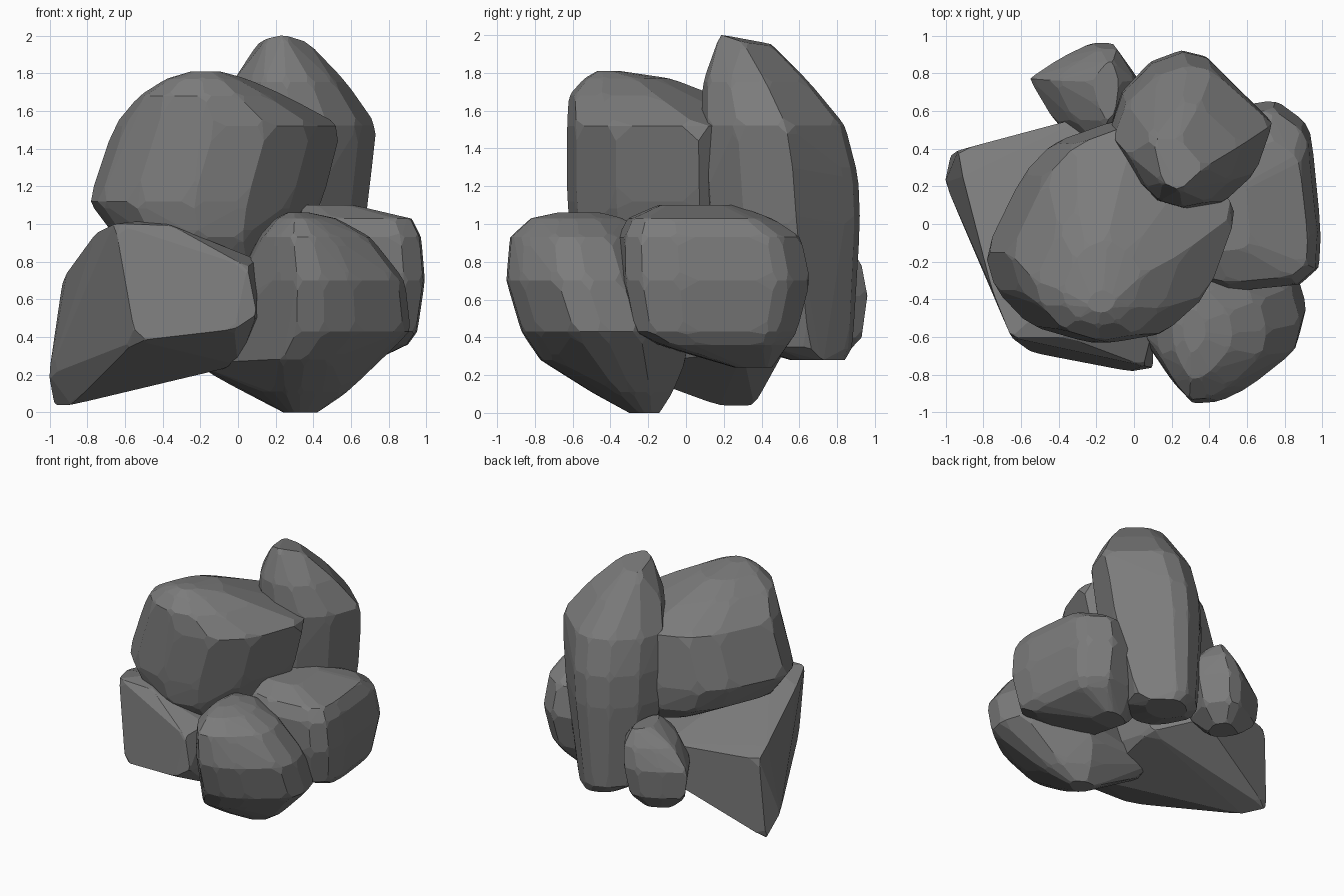
import bpy, bmesh
from mathutils import Vector

# Dark grey stone
stone = bpy.data.materials.new("dark_stone")
stone.diffuse_color = (0.2, 0.2, 0.2, 1)


def hull(points):
    bm = bmesh.new()
    for p in points:
        bm.verts.new(p)
    bmesh.ops.convex_hull(bm, input=bm.verts[:])
    loose = [v for v in bm.verts if not v.link_faces]
    bmesh.ops.delete(bm, geom=loose, context='VERTS')
    bmesh.ops.dissolve_limit(bm, angle_limit=0.04, verts=bm.verts[:], edges=bm.edges[:])
    return bm


def bounds(points):
    return [(min(p[i] for p in points), max(p[i] for p in points)) for i in range(3)]


def rock(name, points, cut=0.2, passes=1):
    """Convex boulder with chipped corners, stretched back to its full size."""
    target = bounds(points)
    for _ in range(passes):
        bm = hull(points)
        points = []
        for e in bm.edges:
            a, b = e.verts[0].co, e.verts[1].co
            points += [a.lerp(b, cut), b.lerp(a, cut)]
        bm.free()
    now = bounds(points)
    points = [Vector([t[0] + (p[i] - n[0]) / (n[1] - n[0]) * (t[1] - t[0])
                      for i, (t, n) in enumerate(zip(target, now))]) for p in points]
    bm = hull(points)
    bmesh.ops.recalc_face_normals(bm, faces=bm.faces[:])
    mesh = bpy.data.meshes.new(name)
    bm.to_mesh(mesh)
    bm.free()
    mesh.materials.append(stone)
    obj = bpy.data.objects.new(name, mesh)
    bpy.context.collection.objects.link(obj)


def stacked(plan, levels):
    """Fit the plan outline into the (z, x0, x1, y0, y1) box of every level."""
    xs, ys = [p[0] for p in plan], [p[1] for p in plan]
    w, d = max(xs) - min(xs), max(ys) - min(ys)
    return [(x0 + (x - min(xs)) / w * (x1 - x0), y0 + (y - min(ys)) / d * (y1 - y0), z)
            for z, x0, x1, y0, y1 in levels for x, y in plan]


# Big boulder on top
rock("top_boulder", stacked(
    [(-.78, -.15), (-.72, -.35), (-.53, -.54), (-.2, -.63), (.1, -.58), (.35, -.37),
     (.52, .07), (.3, .35), (-.05, .55), (-.4, .43), (-.57, .26)],
    [(.8, -.35, .22, -.5, .42), (.93, -.64, .33, -.6, .53), (1.12, -.78, .43, -.63, .55),
     (1.52, -.65, .53, -.63, .54), (1.68, -.52, .24, -.62, .16), (1.77, -.38, .04, -.54, -.08),
     (1.81, -.25, -.1, -.47, -.35)]))

# Tall standing rock at the back, with a slanted ridge on top
rock("tall_rock", stacked(
    [(-.13, .5), (-.06, .7), (.1, .86), (.27, .92), (.4, .89), (.6, .7), (.72, .58),
     (.63, .3), (.46, .13), (.27, .09), (.1, .14), (0, .25)],
    [(.28, .1, .45, .55, .84), (.35, -.04, .52, .32, .88), (1.0, -.13, .67, .1, .92),
     (1.25, -.13, .7, .08, .91), (1.52, -.11, .73, .08, .84), (1.75, -.03, .57, .09, .65)])
    + [(.1, .45, 1.95), (.24, .45, 1.94), (.24, .18, 2.0), (.15, .22, 1.98), (.37, .3, 1.96)],
    cut=.17)

# Wide rock on the right
rock("right_rock", stacked(
    [(.3, -.33), (.5, -.38), (.88, -.34), (.98, -.25), (.99, -.05), (.94, .45),
     (.9, .53), (.75, .64), (.5, .6), (.2, .3)],
    [(.24, .4, .65, .25, .45), (.36, .28, .9, -.16, .53), (.43, .22, .95, -.3, .58),
     (.7, .2, .99, -.36, .65), (.93, .2, .97, -.36, .6), (1.03, .25, .92, -.31, .45),
     (1.1, .3, .62, -.15, .25)]))

# Round rock at the front, with a foot that reaches inward
rock("front_rock", stacked(
    [(.06, -.66), (.18, -.83), (.3, -.95), (.45, -.94), (.62, -.86), (.88, -.66), (.92, -.5),
     (.86, -.3), (.5, -.05), (.08, -.1), (.02, -.4)],
    [(0, .24, .42, -.3, -.14), (.11, .1, .58, -.5, -.07), (.28, .02, .72, -.77, 0),
     (.43, .04, .91, -.87, 0), (.7, .06, .88, -.95, -.1), (.93, .11, .7, -.93, -.2),
     (1.03, .2, .52, -.82, -.33), (1.06, .26, .38, -.68, -.45)])
    + [(-.22, -.2, .26), (-.2, -.02, .3), (-.1, -.1, .18)])

# Small rock at the back, highest on its inner side
rock("small_back_rock", stacked(
    [(-.55, .78), (-.4, .88), (-.24, .96), (-.13, .96), (0, .78), (-.08, .5), (-.25, .42),
     (-.42, .56)],
    [(.28, -.38, -.15, .6, .82), (.4, -.52, -.03, .46, .93), (.62, -.55, .02, .4, .96),
     (.78, -.42, .01, .43, .93), (.9, -.22, -.08, .55, .86)]))

# Angular wedge on the left
rock("left_wedge", [
    (-.97, .36, .04), (-1, .22, .2), (-.88, .17, .04), (-.93, .39, .68), (-.9, .22, .75),
    (-.65, -.6, 1.0), (-.54, -.68, .38), (.05, -.75, .77), (.1, -.76, .52), (-.02, -.78, .44),
    (-.45, -.42, 1.02), (-.35, -.6, .99), (-.75, -.35, .95), (-.22, .58, .7), (-.2, .57, .42),
    (.1, .3, .32), (.1, .3, .75), (0, -.4, .25), (.1, -.55, .81)], cut=.1, passes=2)
